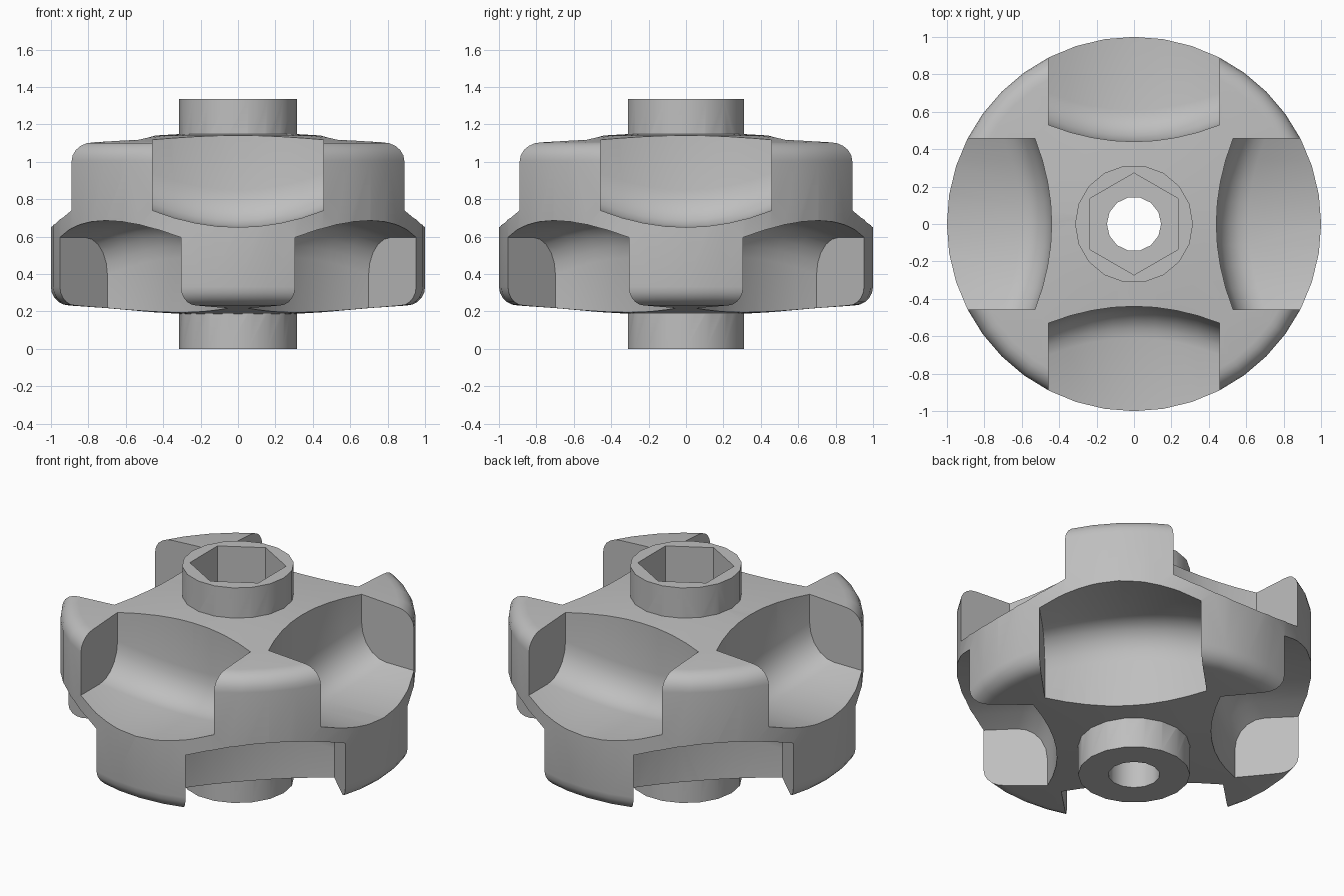
import bpy, bmesh
from math import pi, sin, cos, radians
from mathutils import Matrix, Vector

if "Cube" in bpy.data.objects:
    bpy.data.objects.remove(bpy.data.objects["Cube"])

MID = 0.668          # height of the plane the part mirrors about
TOP = 2 * MID

grey = bpy.data.materials.new("plain grey")
grey.use_nodes = True
grey.diffuse_color = (0.52, 0.52, 0.52, 1)
grey.node_tree.nodes["Principled BSDF"].inputs["Base Color"].default_value = (0.52, 0.52, 0.52, 1)


def finish(bm, name):
    bmesh.ops.recalc_face_normals(bm, faces=bm.faces)
    mesh = bpy.data.meshes.new(name)
    bm.to_mesh(mesh)
    bm.free()
    obj = bpy.data.objects.new(name, mesh)
    bpy.context.collection.objects.link(obj)
    mesh.materials.append(grey)
    return obj


def loft(bm, rings, closed=False):
    """Bridge rings of points; close into a loop or cap both ends."""
    rows = [[bm.verts.new(p) for p in ring] for ring in rings]
    n = len(rows[0])
    for i in range(len(rows) - (0 if closed else 1)):
        a, b = rows[i], rows[(i + 1) % len(rows)]
        for j in range(n):
            k = (j + 1) % n
            bm.faces.new((a[j], a[k], b[k], b[j]))
    if not closed:
        bm.faces.new(rows[0])
        bm.faces.new(rows[-1])


def prism(name, radius, sides, z0, z1, turn=0.0):
    bm = bmesh.new()
    angles = [turn + 2 * pi * i / sides for i in range(sides)]
    loft(bm, [[(radius * cos(a), radius * sin(a), z) for a in angles] for z in (z0, z1)])
    return finish(bm, name)


def combine(target, other, operation):
    mod = target.modifiers.new("combine", "BOOLEAN")
    mod.operation = operation
    mod.solver = "EXACT"
    mod.object = other
    bpy.context.view_layer.objects.active = target
    bpy.ops.object.modifier_apply(modifier=mod.name)
    bpy.data.objects.remove(other)


# Domed disc with rounded rims, symmetric above and below its middle plane
upper = [(0.28, 1.15), (0.45, 1.14), (0.7, 1.118)]
upper += [(0.9 + 0.1 * sin(a), 1.004 + 0.1 * cos(a)) for a in (i * pi / 10 for i in range(6))]
profile = upper + [(r, TOP - z) for r, z in reversed(upper)]
bm = bmesh.new()
SEG = 40
loft(bm, [[(r * cos(a), r * sin(a), z) for r, z in profile]
          for a in (2 * pi * i / SEG for i in range(SEG))], closed=True)
knob = finish(bm, "knob_body")

# Finger scoops: filleted pocket whose wall and floor bulge towards the middle
HALF, FILLET_W, FILLET_H, STEPS = 0.457, 0.17, 0.2, 8


def scoop_section(t):
    d = 0.09 * (1 - (t / HALF) ** 2)
    wall, floor = 0.53 - d, 0.74 - d
    pts = [(t, 1.1, 1.4), (t, wall, 1.4)]
    for i in range(6):
        a = i * pi / 10
        pts.append((t, wall + FILLET_W * (1 - cos(a)), floor + FILLET_H * (1 - sin(a))))
    return pts + [(t, 1.1, floor)]


sections = [scoop_section(HALF * (2 * i / STEPS - 1)) for i in range(STEPS + 1)]
flip = Matrix.Translation((0, 0, TOP)) @ Matrix.Scale(-1, 4, (0, 0, 1))
bm = bmesh.new()
for k in range(8):
    # Even scoops open upwards on the axes, odd ones downwards on the diagonals
    m = Matrix.Rotation(k * pi / 4, 4, "Z") @ (flip if k % 2 else Matrix())
    loft(bm, [[m @ Vector(p) for p in ring] for ring in sections])
combine(knob, finish(bm, "scoop_cutter"), "DIFFERENCE")

# Central hub joined to the disc, then bored through with a hexagonal nut pocket on top
combine(knob, prism("hub", 0.315, 18, 0, TOP), "UNION")
combine(knob, prism("bore_cutter", 0.145, 14, -0.1, TOP + 0.1), "DIFFERENCE")
combine(knob, prism("nut_pocket_cutter", 0.272, 6, TOP - 0.3, TOP + 0.1, pi / 2), "DIFFERENCE")

# Smooth curved faces, keep the cut edges sharp
bpy.ops.object.select_all(action="DESELECT")
knob.select_set(True)
bpy.context.view_layer.objects.active = knob
bpy.ops.object.shade_smooth_by_angle(angle=radians(32))
